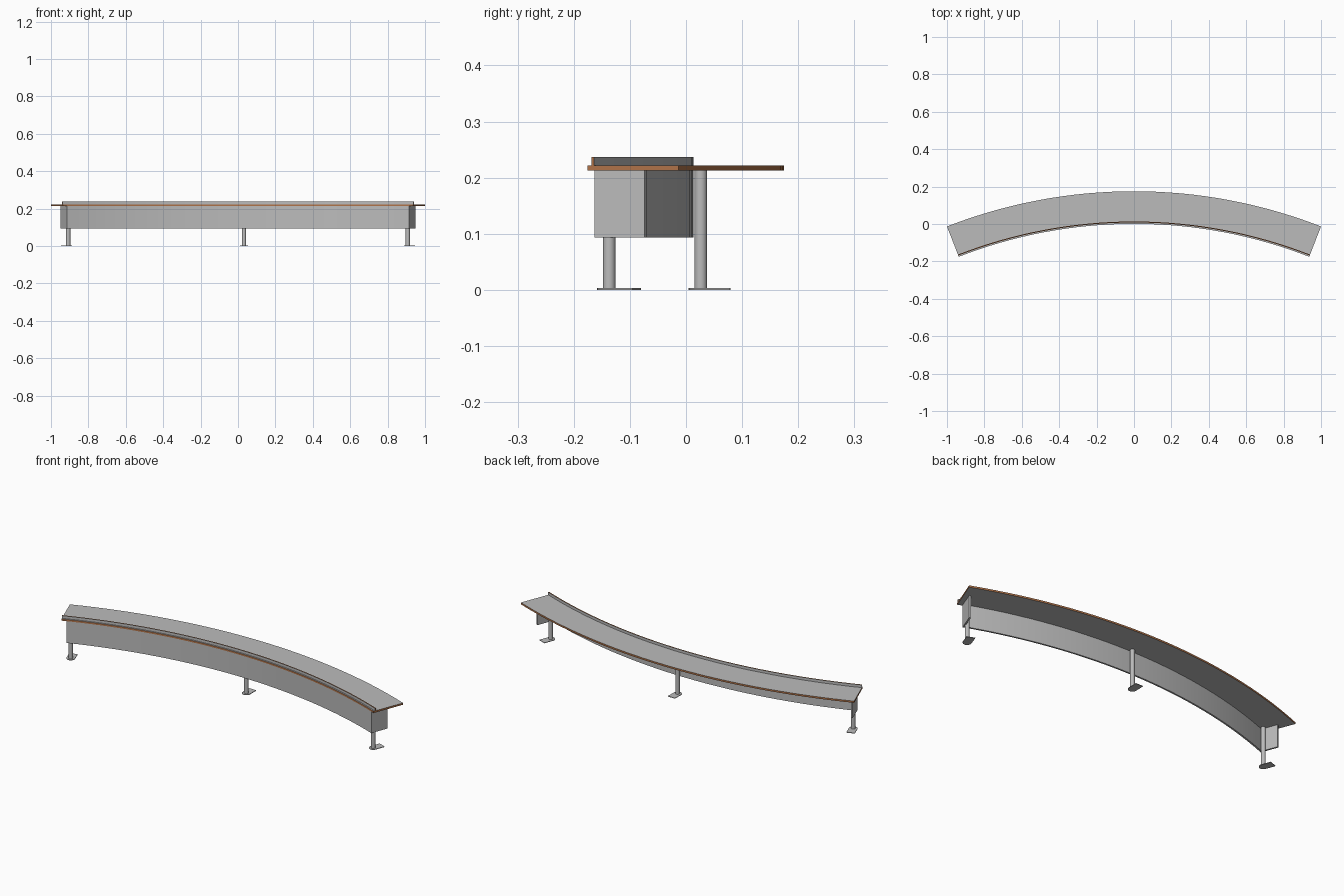
import bpy
import bmesh
from math import sin, cos, pi, radians

if "Cube" in bpy.data.objects:
    bpy.data.objects.remove(bpy.data.objects["Cube"])

CENTRE_Y = -2.578          # centre of the sweep that every part follows


def material(name, rgb):
    m = bpy.data.materials.new(name)
    m.use_nodes = True
    m.diffuse_color = (*rgb, 1)
    m.node_tree.nodes["Principled BSDF"].inputs["Base Color"].default_value = (*rgb, 1)
    return m


grey = material("grey_laminate", (0.5, 0.5, 0.5))
wood = material("brown_wood_edge", (0.43, 0.17, 0.066))


def polar(r, a, z):
    return (r * sin(a), CENTRE_Y + r * cos(a), z)


def prism(name, outline, z0, z1, mats, rule=None):
    """Extrude a plan outline from z0 to z1; rule picks the material from a face normal and centre."""
    bm = bmesh.new()
    base = bm.faces.new([bm.verts.new((x, y, z0)) for x, y, _ in outline])
    top = bmesh.ops.extrude_face_region(bm, geom=[base])["geom"]
    bmesh.ops.translate(bm, vec=(0, 0, z1 - z0),
                        verts=[v for v in top if isinstance(v, bmesh.types.BMVert)])
    bmesh.ops.recalc_face_normals(bm, faces=bm.faces)
    for f in bm.faces:
        f.material_index = rule(f) if rule else 0
    mesh = bpy.data.meshes.new(name)
    bm.to_mesh(mesh)
    bm.free()
    for m in mats:
        mesh.materials.append(m)
    ob = bpy.data.objects.new(name, mesh)
    bpy.context.collection.objects.link(ob)
    bpy.ops.object.select_all(action="DESELECT")
    ob.select_set(True)
    bpy.context.view_layer.objects.active = ob
    bpy.ops.object.shade_smooth_by_angle(angle=radians(30))
    return ob


def sector(r0, r1, a0, a1, segs=32):
    """Plan outline of a curved strip between two radii and two angles."""
    steps = [a0 + (a1 - a0) * i / segs for i in range(segs + 1)]
    return [polar(r0, a, 0) for a in steps] + [polar(r1, a, 0) for a in reversed(steps)]


END = radians(21.3)
PANEL_END = radians(20.75)

# Worktop: grey faces, wood on every edge
prism("worktop", sector(2.579, 2.753, -END, END), 0.2125, 0.222, [grey, wood],
      lambda f: int(abs(f.normal.z) < 0.5))


# Upstand: grey front and back, wood on the top and the two ends
def upstand_rule(f):
    is_end = abs(f.calc_center_median().x) > 0.935
    return int(abs(f.normal.z) > 0.5 or is_end)


prism("upstand", sector(2.586, 2.5915, -END, END), 0.222, 0.2365, [grey, wood], upstand_rule)

# Curved front panel with a return panel at each end
prism("front_panel", sector(2.582, 2.591, -PANEL_END, PANEL_END), 0.093, 0.2125, [grey])
for side, s in (("right", -1), ("left", 1)):
    prism(side + "_end_panel",
          sector(2.591, 2.678, s * (PANEL_END - 0.0033), s * PANEL_END, 1),
          0.093, 0.2125, [grey])

# Round legs, each on a plate with a rounded front
LEG_R, PLATE_R, PLATE_BACK, PLATE_H = 0.0112, 0.0215, 0.0525, 0.003
for side, deg in (("right", -20.4), ("middle", 0.7), ("left", 20.4)):
    a = radians(deg)
    cx, cy, _ = polar(2.6045, a, 0)

    def place(u, v):
        return (cx + u * cos(a) + v * sin(a), cy - u * sin(a) + v * cos(a), 0)

    circle = [place(LEG_R * cos(t * pi / 12), LEG_R * sin(t * pi / 12)) for t in range(24)]
    prism(side + "_leg", circle, PLATE_H, 0.2125, [grey])
    plate = [place(-PLATE_R * cos(t * pi / 12), -PLATE_R * sin(t * pi / 12)) for t in range(13)]
    plate += [place(PLATE_R, PLATE_BACK), place(-PLATE_R, PLATE_BACK)]
    prism(side + "_foot_plate", plate, 0, PLATE_H, [grey])
